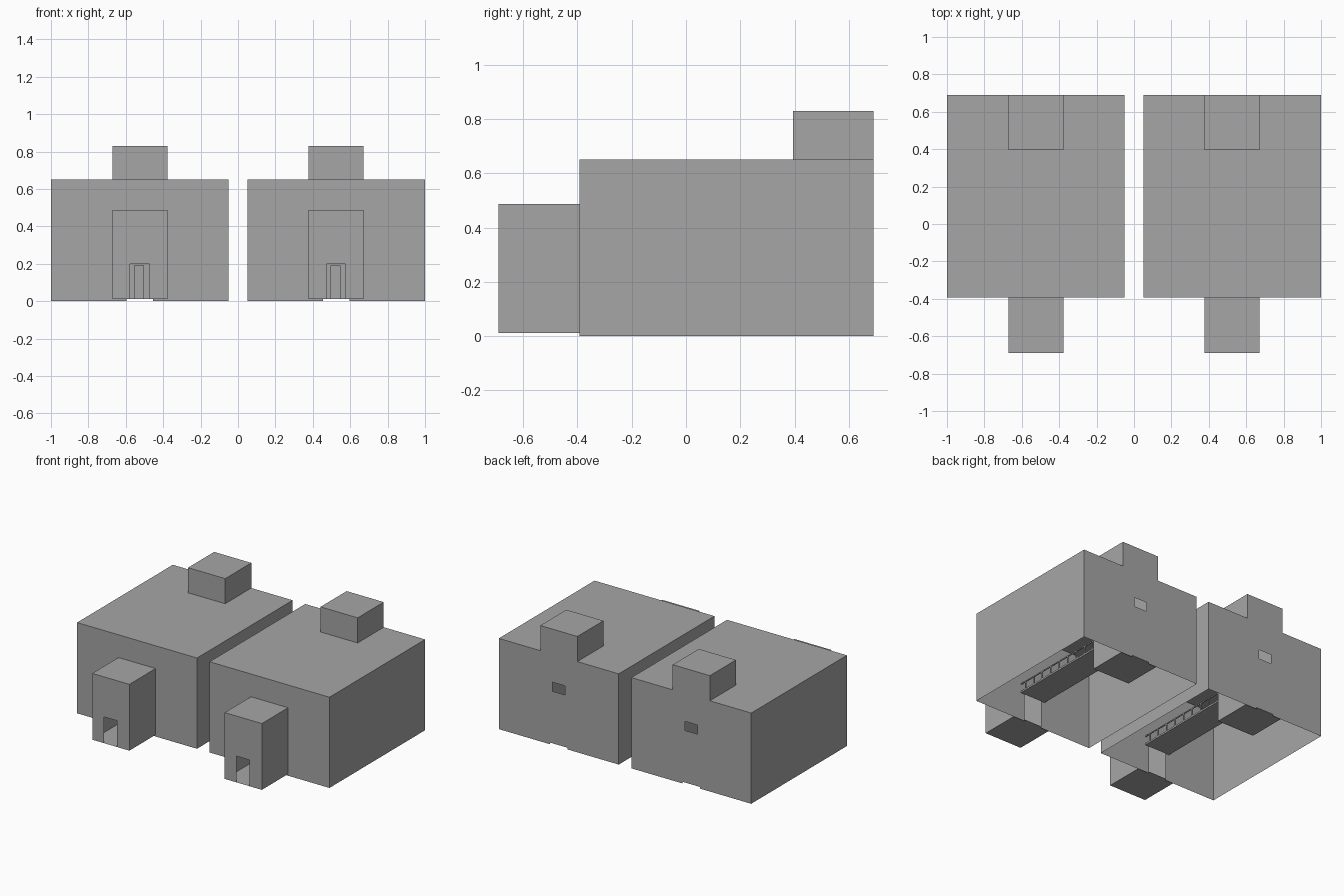
import bpy, bmesh

if "Cube" in bpy.data.objects:
    bpy.data.objects.remove(bpy.data.objects["Cube"])

grey = bpy.data.materials.new("plain grey")
grey.diffuse_color = (0.38, 0.38, 0.38, 1)
grey.use_nodes = True
grey.node_tree.nodes["Principled BSDF"].inputs["Base Color"].default_value = grey.diffuse_color


def panel(bm, axis, pos, u, v, holes=(), flip=False):
    """Flat wall across one axis, cut by rectangular holes (u0, u1, v0, v1)."""
    us = sorted({*u, *(h[0] for h in holes), *(h[1] for h in holes)})
    vs = sorted({*v, *(h[2] for h in holes), *(h[3] for h in holes)})

    def pt(a, b):
        return {"x": (pos, a, b), "y": (a, pos, b), "z": (a, b, pos)}[axis]

    for a, b in zip(us, us[1:]):
        for c, d in zip(vs, vs[1:]):
            mu, mv = (a + b) / 2, (c + d) / 2
            if any(h[0] < mu < h[1] and h[2] < mv < h[3] for h in holes):
                continue
            pts = [pt(a, c), pt(b, c), pt(b, d), pt(a, d)]
            if flip:
                pts.reverse()
            bm.faces.new([bm.verts.new(p) for p in pts])


def box(bm, x, y, z):
    panel(bm, "x", x[0], y, z, flip=True)
    panel(bm, "x", x[1], y, z)
    panel(bm, "y", y[0], x, z)
    panel(bm, "y", y[1], x, z, flip=True)
    panel(bm, "z", z[0], x, y, flip=True)
    panel(bm, "z", z[1], x, y)


def finish(bm, name, cx):
    bmesh.ops.remove_doubles(bm, verts=bm.verts, dist=0.0001)
    me = bpy.data.meshes.new(name)
    bm.to_mesh(me)
    bm.free()
    me.materials.append(grey)
    ob = bpy.data.objects.new(name, me)
    ob.location.x = cx
    bpy.context.collection.objects.link(ob)


W, S = 0.475, 0.147              # half widths of the hall and of porch / shaft
F, B, H = -0.393, 0.69, 0.65     # hall front, back, height
DOOR = (-0.052, 0.051, 0.012, 0.2)

for side, cx in (("left", -0.525), ("right", 0.525)):
    # main hall: thin shell, open underneath
    bm = bmesh.new()
    panel(bm, "x", -W, (F, B), (0, H), flip=True)
    panel(bm, "x", W, (F, B), (0, H))
    panel(bm, "y", F, (-W, W), (0, H), [(-0.07, 0.07, 0, 0.2)])
    panel(bm, "y", B, (-W, W), (0, H),
          [(-0.07, 0.07, 0, 0.012), (-0.05, 0.05, 0.385, 0.45)], flip=True)
    panel(bm, "z", H, (-W, W), (F, B), [(-S, S, 0.395, B)])
    finish(bm, side + "_hall", cx)

    # entrance porch with doorway and floor
    bm = bmesh.new()
    y = (-0.69, F)
    panel(bm, "x", -S, y, (0.012, 0.487), flip=True)
    panel(bm, "x", S, y, (0.012, 0.487))
    panel(bm, "y", y[0], (-S, S), (0.012, 0.487), [DOOR])
    panel(bm, "z", 0.487, (-S, S), y)
    panel(bm, "z", 0.012, (-S, S), y, flip=True)
    finish(bm, side + "_porch", cx)

    # rear shaft rising through the roof
    bm = bmesh.new()
    y, z = (0.395, B), (0.012, 0.83)
    panel(bm, "x", -S, y, z, flip=True)
    panel(bm, "x", S, y, z)
    panel(bm, "y", y[0], (-S, S), z, [(-0.028, 0.02, 0.012, 0.19)])
    panel(bm, "y", B, (-S, S), (H, 0.83), flip=True)
    panel(bm, "z", 0.83, (-S, S), y)
    panel(bm, "z", 0.012, (-S, S), y, flip=True)
    finish(bm, side + "_shaft", cx)

    # raised walkway from the front wall to the shaft
    bm = bmesh.new()
    box(bm, (-0.1, 0.1), (F, 0.395), (0.2, 0.212))
    finish(bm, side + "_walkway", cx)

    # walkway railings
    bm = bmesh.new()
    for x in (-0.1, 0.094):
        box(bm, (x, x + 0.006), (F, 0.395), (0.262, 0.27))
        for i in range(9):
            y0 = F + 0.04 + i * 0.085
            box(bm, (x, x + 0.006), (y0, y0 + 0.008), (0.212, 0.262))
    finish(bm, side + "_railings", cx)
